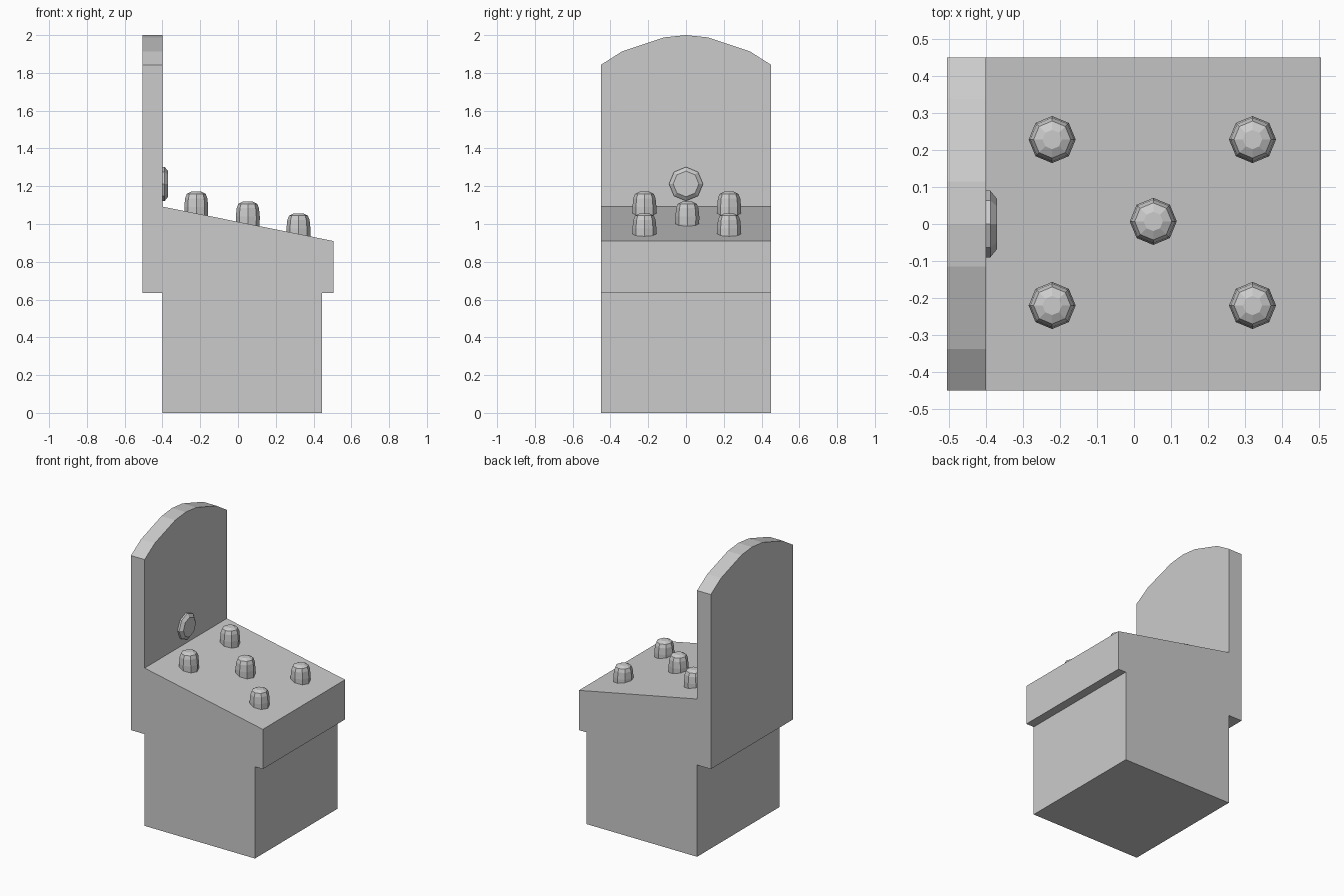
import bpy, bmesh
from math import cos, sin, pi
from mathutils import Matrix, Vector

if "Cube" in bpy.data.objects:
    bpy.data.objects.remove(bpy.data.objects["Cube"])

grey = bpy.data.materials.new("plain grey")
grey.use_nodes = True
colour = (0.6, 0.6, 0.6, 1)
grey.diffuse_color = colour
grey.node_tree.nodes["Principled BSDF"].inputs["Base Color"].default_value = colour


def add_object(name, bm):
    bmesh.ops.recalc_face_normals(bm, faces=bm.faces)
    mesh = bpy.data.meshes.new(name)
    bm.to_mesh(mesh)
    bm.free()
    mesh.materials.append(grey)
    obj = bpy.data.objects.new(name, mesh)
    bpy.context.collection.objects.link(obj)
    return obj


def prism(name, outline, depth):
    """Extrude a closed outline of 3D points along a vector."""
    bm = bmesh.new()
    face = bm.faces.new([bm.verts.new(p) for p in outline])
    result = bmesh.ops.extrude_face_region(bm, geom=[face], use_keep_orig=True)
    moved = [v for v in result["geom"] if isinstance(v, bmesh.types.BMVert)]
    bmesh.ops.translate(bm, verts=moved, vec=Vector(depth))
    return add_object(name, bm)


def lathe(name, profile, matrix, sides=8):
    """Stack of (radius, height) rings around local z, capped at both ends."""
    bm = bmesh.new()
    rings = [[bm.verts.new((r * cos(2 * pi * i / sides), r * sin(2 * pi * i / sides), h))
              for i in range(sides)] for r, h in profile]
    for low, high in zip(rings, rings[1:]):
        for i in range(sides):
            j = (i + 1) % sides
            bm.faces.new((low[i], low[j], high[j], high[i]))
    bm.faces.new(rings[0][::-1])
    bm.faces.new(rings[-1])
    bm.transform(matrix)
    return add_object(name, bm)


half_width = 0.45
wall_x, front_x, step_z = -0.4, 0.505, 0.635

# Cabinet with sloping play surface and recessed base
side_outline = [(wall_x, 0), (0.445, 0), (0.445, step_z), (front_x, step_z),
                (front_x, 0.91), (wall_x, 1.092)]
prism("cabinet", [(x, -half_width, z) for x, z in side_outline], (0, 2 * half_width, 0))

# Back panel with arched top
half_arch = [(half_width, 1.843), (0.338, 1.914), (0.115, 1.988)]
arch = half_arch + [(0, 2.0)] + [(-y, z) for y, z in reversed(half_arch)]
panel = [(-half_width, step_z), (half_width, step_z)] + arch
prism("back_panel", [(-front_x, y, z) for y, z in panel], (front_x + wall_x, 0, 0))

# Rounded pegs standing on the slope
peg_profile = [(0.062, -0.16), (0.0635, -0.08), (0.059, -0.035),
               (0.05, -0.012), (0.026, 0)]
pegs = {"rear_right_peg": (-0.221, -0.22, 1.171), "rear_left_peg": (-0.221, 0.228, 1.171),
        "middle_peg": (0.052, 0.007, 1.119),
        "front_right_peg": (0.32, -0.22, 1.056), "front_left_peg": (0.32, 0.228, 1.056)}
for name, place in pegs.items():
    lathe(name, peg_profile, Matrix.Translation(place))

# Stepped round button on the back panel
lathe("wall_button", [(0.09, -0.01), (0.09, 0.012), (0.068, 0.03)],
      Matrix.Translation((wall_x, 0, 1.212)) @ Matrix.Rotation(pi / 2, 4, 'Y'))
